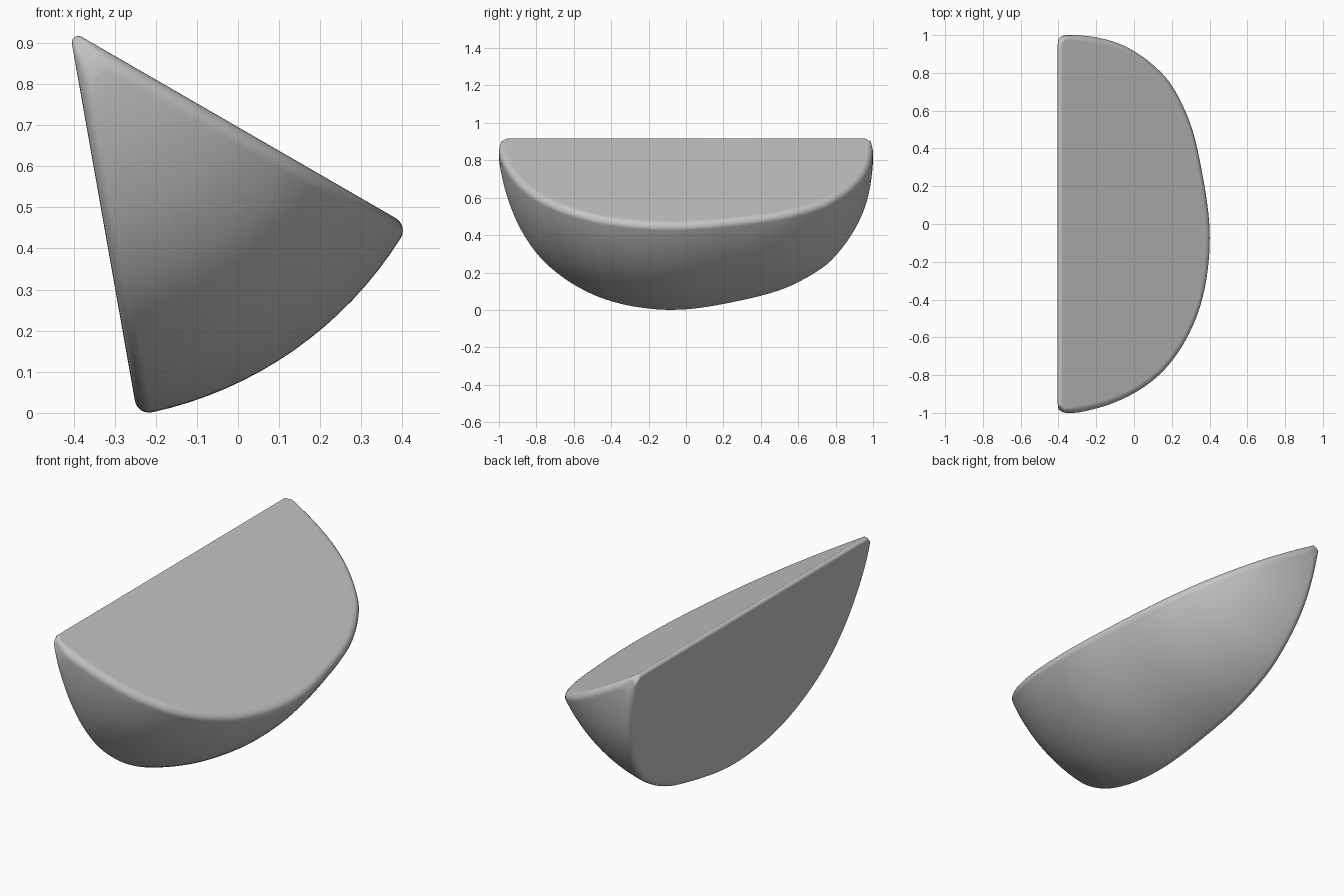
import bpy
import bmesh
from math import asin, cos, radians, sin
from mathutils import Vector

if "Cube" in bpy.data.objects:
    bpy.data.objects.remove(bpy.data.objects["Cube"], do_unlink=True)

APEX = Vector((-0.41, 0, 0.932))     # line where the two cut faces meet
TOP, LOW = radians(-30), radians(-80)
MID, HALF = (TOP + LOW) / 2, (TOP - LOW) / 2
RIM, TIP = 0.035, 0.016              # edge rounding radii
TIP_END = 0.954                      # ends of the apex rounding

# Rind profile: position along the wedge, distance from the apex line
PROFILE = [Vector(p) for p in (
    (-.97, 0), (-.988, .05), (-1, .13), (-.98, .25), (-.942, .382), (-.878, .527),
    (-.78, .668), (-.65, .782), (-.5, .868), (-.35, .919), (-.2, .945), (-.07, .952),
    (.07, .942), (.24, .912), (.45, .862), (.6, .802), (.75, .708), (.85, .597),
    (.92, .483), (.965, .37), (.99, .25), (1, .13), (.988, .05), (.97, 0))]


def spline(pts, steps):
    """Smooth curve through the points."""
    ext = [2 * pts[0] - pts[1]] + pts + [2 * pts[-1] - pts[-2]]
    out = []
    for a, b, c, d in zip(ext, ext[1:], ext[2:], ext[3:]):
        for i in range(steps):
            t = i / steps
            out.append(b + (c - a) * t / 2 + (2 * a - 5 * b + 4 * c - d) * t * t / 2
                       + (3 * b - a - 3 * c + d) * t ** 3 / 2)
    return out + [pts[-1]]


def radial(angle):
    return Vector((cos(angle), 0, sin(angle)))


points = []
Y = Vector((0, 1, 0))
curve = spline(PROFILE, 4)
for prev, p, nxt in zip(curve, curve[1:], curve[2:]):
    if p.y < 0.045:
        continue
    tangent = (nxt - prev).normalized()
    normal = Vector((-tangent.y, tangent.x))
    rim = min(RIM, 0.3 * p.y)
    core = p - normal * rim
    inset = asin(min(rim / core.y, sin(HALF)))

    # Curved rind between the rounded rims
    for i in range(17):
        direction = radial(MID + (HALF - inset) * (i / 8 - 1))
        points.append(APEX + direction * p.y + Y * p.x)

    # Rounded rims against both cut faces
    for side in (1, -1):
        direction = radial(MID + side * (HALF - inset))
        face_normal = radial(MID + side * (HALF + radians(90)))
        outward = direction * normal.y + Y * normal.x
        centre = APEX + direction * core.y + Y * core.x
        for i in range(6):
            points.append(centre + face_normal.slerp(outward, i / 6) * rim)

# Rounded ends of the apex line
for end in (1, -1):
    centre = APEX + radial(MID) * TIP / sin(HALF) + Y * end * TIP_END
    for i in range(7):
        across = radial(MID + HALF + radians(90) + (radians(180) - 2 * HALF) * i / 6)
        for j in range(6):
            tilt = radians(90) * j / 5
            points.append(centre + (across * cos(tilt) + Y * end * sin(tilt)) * TIP)

# Skin the rounded wedge
bm = bmesh.new()
for co in points:
    bm.verts.new(co)
bmesh.ops.remove_doubles(bm, verts=bm.verts[:], dist=0.0005)
bmesh.ops.convex_hull(bm, input=bm.verts[:])
loose = [v for v in bm.verts if not v.link_faces]
bmesh.ops.delete(bm, geom=loose, context='VERTS')
bmesh.ops.recalc_face_normals(bm, faces=bm.faces[:])

mesh = bpy.data.meshes.new("rounded_wedge")
bm.to_mesh(mesh)
bm.free()
wedge = bpy.data.objects.new("rounded_wedge", mesh)
bpy.context.collection.objects.link(wedge)

grey = bpy.data.materials.new("plain_grey")
grey.use_nodes = True
colour = (0.56, 0.56, 0.56, 1)
grey.diffuse_color = colour
grey.node_tree.nodes["Principled BSDF"].inputs["Base Color"].default_value = colour
mesh.materials.append(grey)

# Smooth shading that leaves the cut faces flat
bpy.context.view_layer.objects.active = wedge
wedge.select_set(True)
bpy.ops.object.shade_smooth_by_angle(angle=radians(40))
weighted = wedge.modifiers.new("flat_cut_faces", 'WEIGHTED_NORMAL')
weighted.keep_sharp = True
